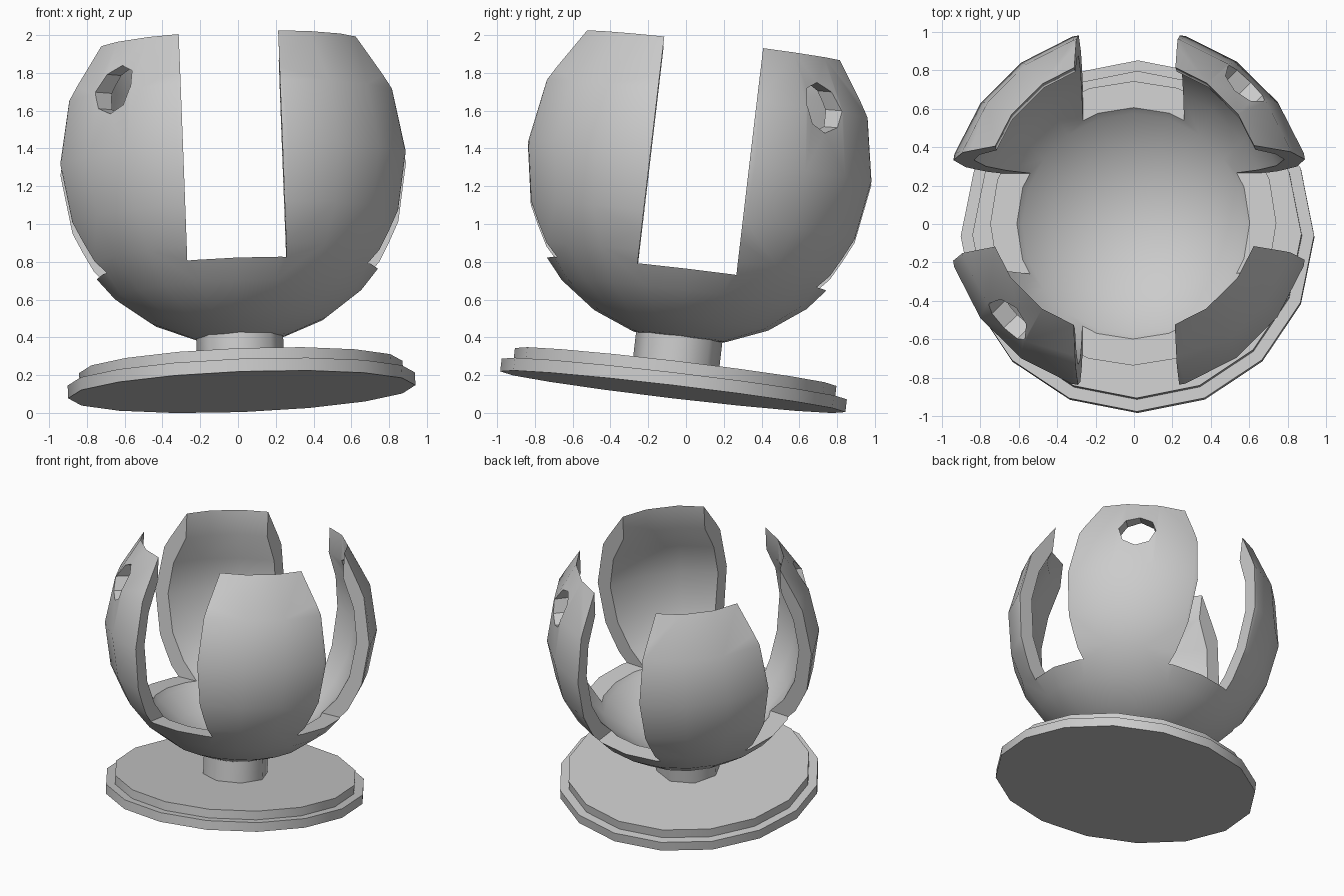
import bpy, bmesh, math
from mathutils import Vector, Matrix

cube = bpy.data.objects.get("Cube")
if cube:
    bpy.data.objects.remove(cube, do_unlink=True)

# One plain grey for everything
grey = bpy.data.materials.new("plain grey")
grey.use_nodes = True
colour = (0.6, 0.6, 0.6, 1)
grey.diffuse_color = colour
grey.node_tree.nodes["Principled BSDF"].inputs["Base Color"].default_value = colour

# The whole piece leans slightly about the centre of its foot
AXIS = Vector((-0.038, 0.118, 1))
TILT = (Matrix.Translation((0.02, -0.07, 0.112))
        @ Vector((0, 0, 1)).rotation_difference(AXIS).to_matrix().to_4x4())


def lathe(name, profile, sides, turn=0.0):
    """Revolve (radius, height) points round z into a closed solid."""
    bm = bmesh.new()
    rings = []
    for r, z in profile:
        if r < 1e-4:
            rings.append([bm.verts.new((0, 0, z))] * sides)
        else:
            rings.append([bm.verts.new((r * math.cos(a), r * math.sin(a), z))
                          for a in (math.tau * i / sides + turn for i in range(sides))])
    for low, high in zip(rings, rings[1:]):
        for i in range(sides):
            j = (i + 1) % sides
            corners = list(dict.fromkeys((low[i], low[j], high[j], high[i])))
            bm.faces.new(corners)
    for ring in (rings[0], rings[-1]):
        if ring[0] is not ring[1]:
            bm.faces.new(ring)
    bmesh.ops.recalc_face_normals(bm, faces=bm.faces)
    mesh = bpy.data.meshes.new(name)
    bm.to_mesh(mesh)
    bm.free()
    obj = bpy.data.objects.new(name, mesh)
    bpy.context.collection.objects.link(obj)
    mesh.materials.append(grey)
    return obj


def activate(obj):
    bpy.ops.object.select_all(action="DESELECT")
    obj.select_set(True)
    bpy.context.view_layer.objects.active = obj


def cut(obj, cutter):
    activate(obj)
    mod = obj.modifiers.new("cut", "BOOLEAN")
    mod.operation = "DIFFERENCE"
    mod.solver = "EXACT"
    mod.object = cutter
    bpy.ops.object.modifier_apply(modifier=mod.name)
    bpy.data.objects.remove(cutter, do_unlink=True)


def finish(obj, angle):
    activate(obj)
    bpy.ops.object.shade_smooth_by_angle(angle=math.radians(angle))
    obj.matrix_world = TILT


def arc(radius, degrees, centre):
    return [(radius * math.cos(math.radians(d)), centre + radius * math.sin(math.radians(d)))
            for d in degrees]


# Stepped foot and neck
finish(lathe("foot_plate", [(0.92, 0), (0.92, 0.068)], 16), 30)
finish(lathe("foot_step", [(0.857, 0.06), (0.857, 0.132)], 16), 30)
finish(lathe("neck", [(0.23, 0.125), (0.23, 0.33)], 8), 50)

# Hollow globe with a straight-bored open top
MID = 1.218
lower = [-90, -75, -61, -47, -33, -19, 0]
outer = arc(0.957, lower + [20.5, 40.4], MID)
inner = arc(0.85, lower + [16, 31], MID)
inner[-1] = (outer[-1][0], inner[-1][1])
globe = lathe("slotted_globe", outer + inner[::-1], 20)

# Two crossing slots leave four petals
for size in ((0.527, 3, 2), (3, 0.527, 2)):
    bpy.ops.mesh.primitive_cube_add(size=1, location=(0, 0, MID - 0.59 + 1))
    slot = bpy.context.object
    slot.name = "slot_cutter"
    slot.hide_render = True
    slot.scale = size
    cut(globe, slot)

# Diagonal bore through two opposite petals
bpy.ops.mesh.primitive_cylinder_add(vertices=8, radius=0.132, depth=3,
                                    location=(0, 0, MID + 0.345),
                                    rotation=(math.pi / 2, 0, -math.pi / 4))
bore = bpy.context.object
bore.name = "bore_cutter"
bore.hide_render = True
cut(globe, bore)
finish(globe, 28)
